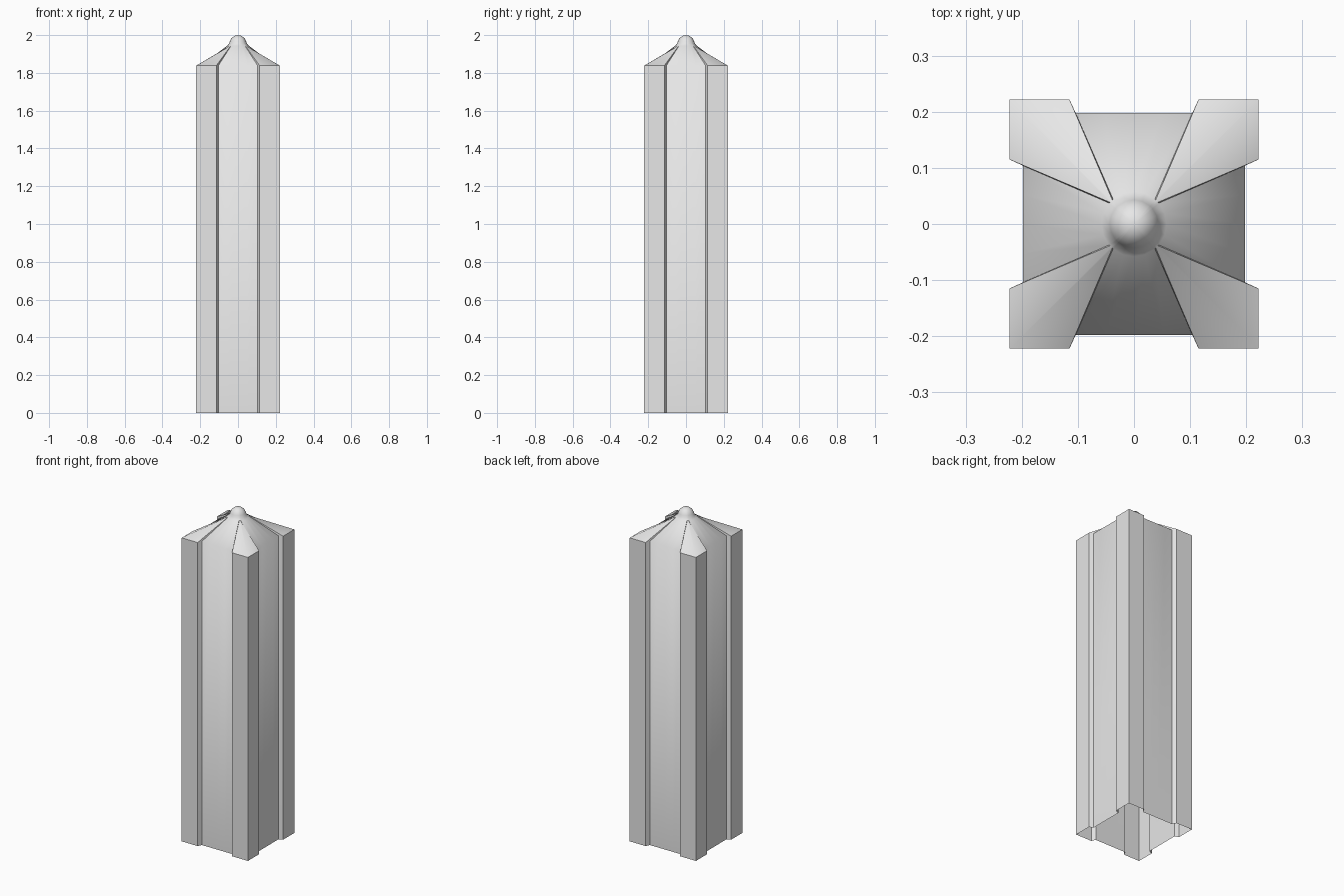
import bpy, bmesh, math

if "Cube" in bpy.data.objects:
    bpy.data.objects.remove(bpy.data.objects["Cube"])

# one quarter of the wall section, centred on +x and running to the +y groove:
# recessed panel, groove side, then the projecting corner rib
QUARTER = [(0.198, -0.104), (0.198, -0.052), (0.198, 0), (0.198, 0.052), (0.198, 0.104),
           (0.222, 0.115), (0.222, 0.222), (0.115, 0.222)]
# matching directions on the round finial; ribs taper almost to a line
ANGLES = [-40, -20, 0, 20, 40, 42, 45, 48]


def wall_ring(z):
    pts = []
    for q in range(4):
        c, s = [(1, 0), (0, 1), (-1, 0), (0, -1)][q]
        pts += [(x * c - y * s, x * s + y * c, z) for x, y in QUARTER]
    return pts


def round_ring(r, z):
    return [(r * math.cos(math.radians(a + 90 * q)), r * math.sin(math.radians(a + 90 * q)), z)
            for q in range(4) for a in ANGLES]


# ribbed walls, tapering roof and rounded finial, open underneath
rings = [wall_ring(0), wall_ring(1.838)]
rings += [round_ring(r, z) for r, z in
          [(0.058, 1.943), (0.047, 1.955), (0.043, 1.968), (0.034, 1.984), (0.019, 1.996)]]

bm = bmesh.new()
loops = [[bm.verts.new(p) for p in ring] for ring in rings]
n = len(loops[0])
for low, high in zip(loops, loops[1:]):
    for i in range(n):
        j = (i + 1) % n
        bm.faces.new((low[i], low[j], high[j], high[i]))
tip = bm.verts.new((0, 0, 2))
for i in range(n):
    bm.faces.new((loops[-1][i], loops[-1][(i + 1) % n], tip))

mesh = bpy.data.meshes.new("ribbed_post")
bm.to_mesh(mesh)
bm.free()
post = bpy.data.objects.new("ribbed_post", mesh)
bpy.context.collection.objects.link(post)

# single light grey colour
grey = bpy.data.materials.new("light grey")
grey.diffuse_color = (0.8, 0.8, 0.8, 1)
grey.use_nodes = True
grey.node_tree.nodes["Principled BSDF"].inputs["Base Color"].default_value = grey.diffuse_color
mesh.materials.append(grey)

# smooth eaves and finial, sharp ribs
bpy.context.view_layer.objects.active = post
post.select_set(True)
bpy.ops.object.shade_smooth_by_angle(angle=math.radians(60))
